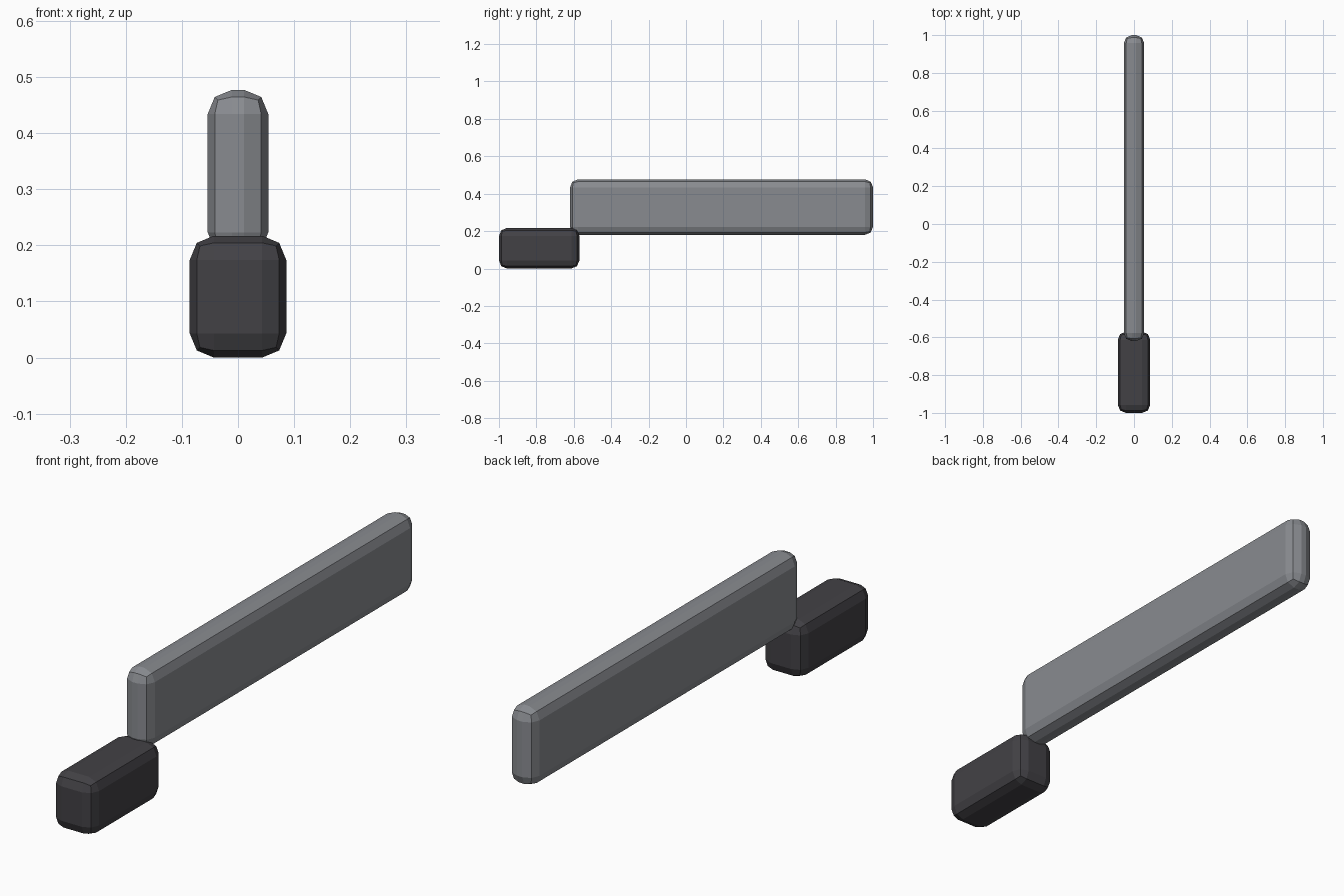
import bpy

# Remove the default cube
cube = bpy.data.objects.get("Cube")
if cube:
    bpy.data.objects.remove(cube, do_unlink=True)


def make_material(name, rgb):
    mat = bpy.data.materials.new(name)
    mat.use_nodes = True
    color = (*rgb, 1.0)
    mat.diffuse_color = color
    mat.node_tree.nodes["Principled BSDF"].inputs["Base Color"].default_value = color
    return mat


def bevelled_box(name, low, high, mat, width=0.043):
    """Flat-shaded box spanning two corners, with two-step bevelled edges."""
    center = [(a + b) / 2 for a, b in zip(low, high)]
    size = [b - a for a, b in zip(low, high)]
    bpy.ops.mesh.primitive_cube_add(size=1, location=center)
    obj = bpy.context.object
    obj.name = name
    obj.scale = size
    bpy.ops.object.transform_apply(location=False, rotation=False, scale=True)
    bevel = obj.modifiers.new("Bevel", "BEVEL")
    bevel.width = width
    bevel.segments = 2
    bevel.limit_method = "NONE"
    obj.data.materials.append(mat)
    return obj


steel = make_material("steel grey", (0.25, 0.26, 0.28))
grip = make_material("dark grip", (0.055, 0.053, 0.06))

# Short handle block at the front, long upright blade behind it
bevelled_box("handle", (-0.086, -1.0, 0.0), (0.086, -0.57, 0.217), grip)
bevelled_box("blade", (-0.054, -0.62, 0.18), (0.054, 1.0, 0.477), steel)
